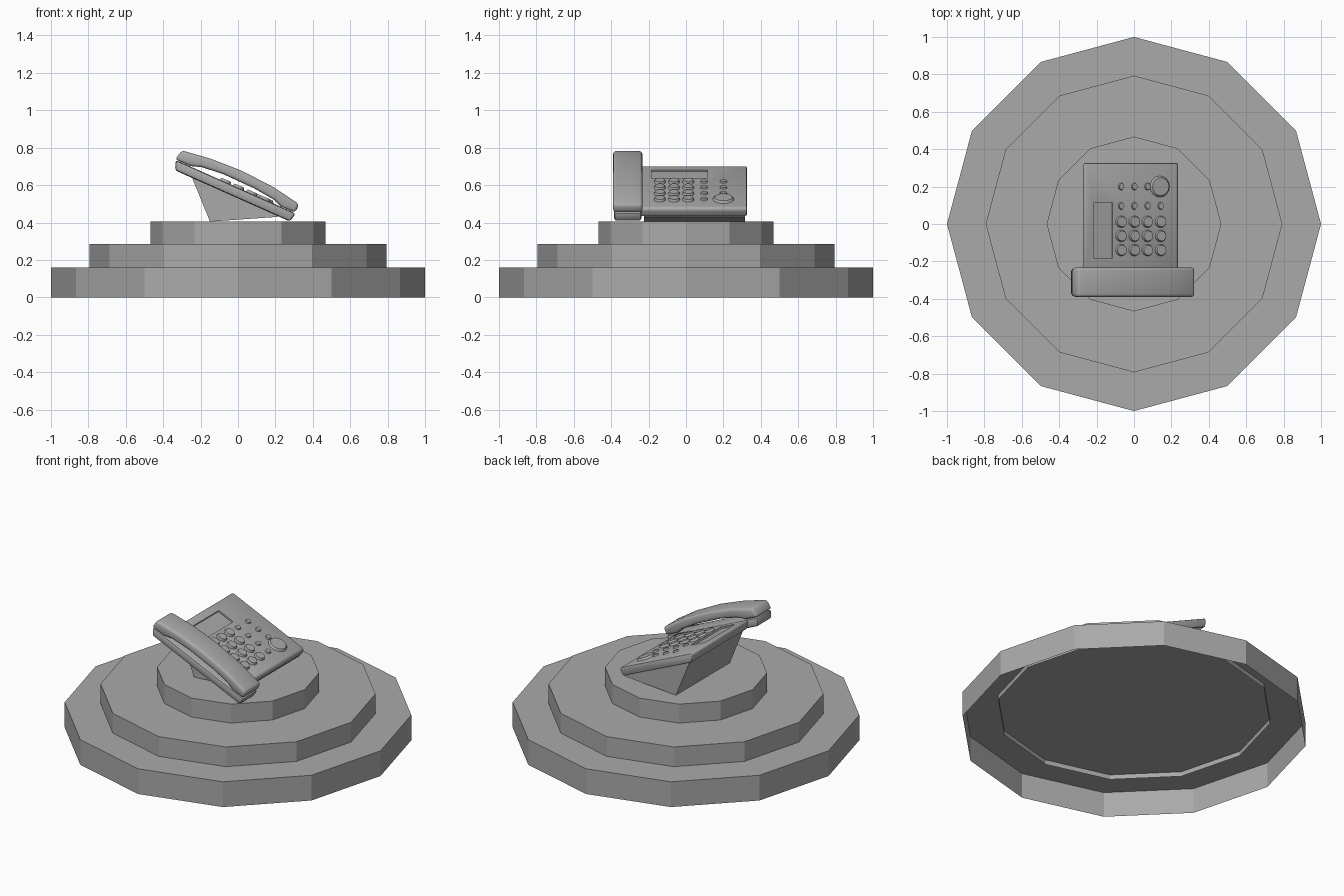
import bpy
import bmesh
from math import radians, pi
from mathutils import Matrix

old = bpy.data.objects.get("Cube")
if old:
    bpy.data.objects.remove(old, do_unlink=True)

grey = bpy.data.materials.new("plain_grey")
grey.use_nodes = True
colour = (0.4, 0.4, 0.4, 1)
grey.diffuse_color = colour
grey.node_tree.nodes["Principled BSDF"].inputs["Base Color"].default_value = colour

# Sloping frame of the telephone: local z = 0 is the keypad surface
SLOPE = Matrix.Translation((0, 0, 0.586)) @ Matrix.Rotation(radians(24), 4, "Y")
FLAT = Matrix.Identity(4)


def finish(name, bm, frame=FLAT, bevel=0, segments=2, smooth=False):
    bmesh.ops.recalc_face_normals(bm, faces=bm.faces)
    mesh = bpy.data.meshes.new(name)
    bm.to_mesh(mesh)
    bm.free()
    mesh.materials.append(grey)
    obj = bpy.data.objects.new(name, mesh)
    bpy.context.collection.objects.link(obj)
    obj.matrix_world = frame
    bpy.ops.object.select_all(action="DESELECT")
    obj.select_set(True)
    bpy.context.view_layer.objects.active = obj
    if bevel:
        mod = obj.modifiers.new("soft_edges", "BEVEL")
        mod.width = bevel
        mod.segments = segments
        mod.angle_limit = radians(35)
        bpy.ops.object.modifier_apply(modifier=mod.name)
    if smooth:
        bpy.ops.object.shade_smooth_by_angle(angle=radians(40))
    return obj


def prism(name, profile, y0, y1, **options):
    """Side profile in x and z, extruded from y0 to y1."""
    bm = bmesh.new()
    face = bm.faces.new([bm.verts.new((x, y0, z)) for x, z in profile])
    new = bmesh.ops.extrude_face_region(bm, geom=[face])["geom"]
    moved = [v for v in new if isinstance(v, bmesh.types.BMVert)]
    bmesh.ops.translate(bm, verts=moved, vec=(0, y1 - y0, 0))
    return finish(name, bm, **options)


def key(name, x, y, rx, ry, height):
    """Domed elliptical key on the keypad surface."""
    bm = bmesh.new()
    bmesh.ops.create_cone(bm, cap_ends=True, segments=16, radius1=1, radius2=0.8, depth=1)
    bmesh.ops.scale(bm, verts=bm.verts, vec=(rx, ry, height + 0.004))
    bmesh.ops.translate(bm, verts=bm.verts, vec=(x, y, height / 2 - 0.002))
    finish(name, bm, SLOPE, smooth=True)


# Three stepped tiers, twelve-sided and open underneath
for name, radius, low, high in (("lower_tier", 1, 0, 0.16),
                                ("middle_tier", 0.793, 0.13, 0.285),
                                ("upper_tier", 0.467, 0.255, 0.405)):
    bm = bmesh.new()
    bmesh.ops.create_cone(bm, cap_ends=True, segments=12, radius1=radius,
                          radius2=radius, depth=high - low)
    bmesh.ops.translate(bm, verts=bm.verts, vec=(0, 0, (low + high) / 2))
    bmesh.ops.recalc_face_normals(bm, faces=bm.faces)
    bottom = [f for f in bm.faces if f.normal.z < -0.9]
    bmesh.ops.delete(bm, geom=bottom, context="FACES_ONLY")
    finish(name, bm)

# Wedge foot and sloping body
prism("wedge_foot", [(-0.25, 0.65), (-0.15, 0.405), (0.212, 0.43), (0.205, 0.47)],
      -0.225, 0.315)
body = prism("phone_body", [(-0.285, 0), (0.252, 0), (0.264, -0.012), (0.258, -0.052),
                            (-0.265, -0.052), (-0.29, -0.012)],
             -0.24, 0.325, frame=SLOPE, bevel=0.008, smooth=True)

# Display recess cut into the body
cutter = prism("display_cutter", [(-0.235, -0.01), (-0.125, -0.01),
                                  (-0.125, 0.02), (-0.235, 0.02)],
               -0.185, 0.115, frame=SLOPE)
cutter.hide_render = True
bpy.context.view_layer.objects.active = body
cut = body.modifiers.new("display_recess", "BOOLEAN")
cut.operation = "DIFFERENCE"
cut.solver = "EXACT"
cut.object = cutter
bpy.ops.object.modifier_apply(modifier=cut.name)
bpy.data.objects.remove(cutter, do_unlink=True)

# Keypad, with a column of slim keys beside it
rows = [-0.075 + 0.077 * i for i in range(4)]
for r, x in enumerate(rows):
    for c in range(3):
        key(f"number_key_{r}_{c}", x, -0.14 + 0.076 * c, 0.034, 0.033, 0.013)
    key(f"slim_key_{r}", x, 0.097, 0.018, 0.021, 0.009)
    if r < 3:
        key(f"function_key_{r}", x, 0.2, 0.018, 0.021, 0.009)
key("round_dial", rows[3] - 0.005, 0.2, 0.06, 0.06, 0.012)

# Cradle tray and the arched handset resting on it
prism("handset_cradle", [(-0.365, 0), (-0.345, -0.052), (0.327, -0.052), (0.338, 0)],
      -0.385, -0.238, frame=SLOPE, bevel=0.014, smooth=True)

top = [(-0.355, 0.06), (-0.2, 0.082), (-0.02, 0.091), (0.17, 0.08), (0.335, 0.052)]
under = [(0.333, 0.002), (0.25, 0.002), (0.2, 0.02), (0.08, 0.032), (-0.1, 0.034),
         (-0.22, 0.022), (-0.28, 0.002), (-0.368, 0.002)]
prism("handset", top + under, -0.39, -0.233, frame=SLOPE, bevel=0.016,
      segments=3, smooth=True)
